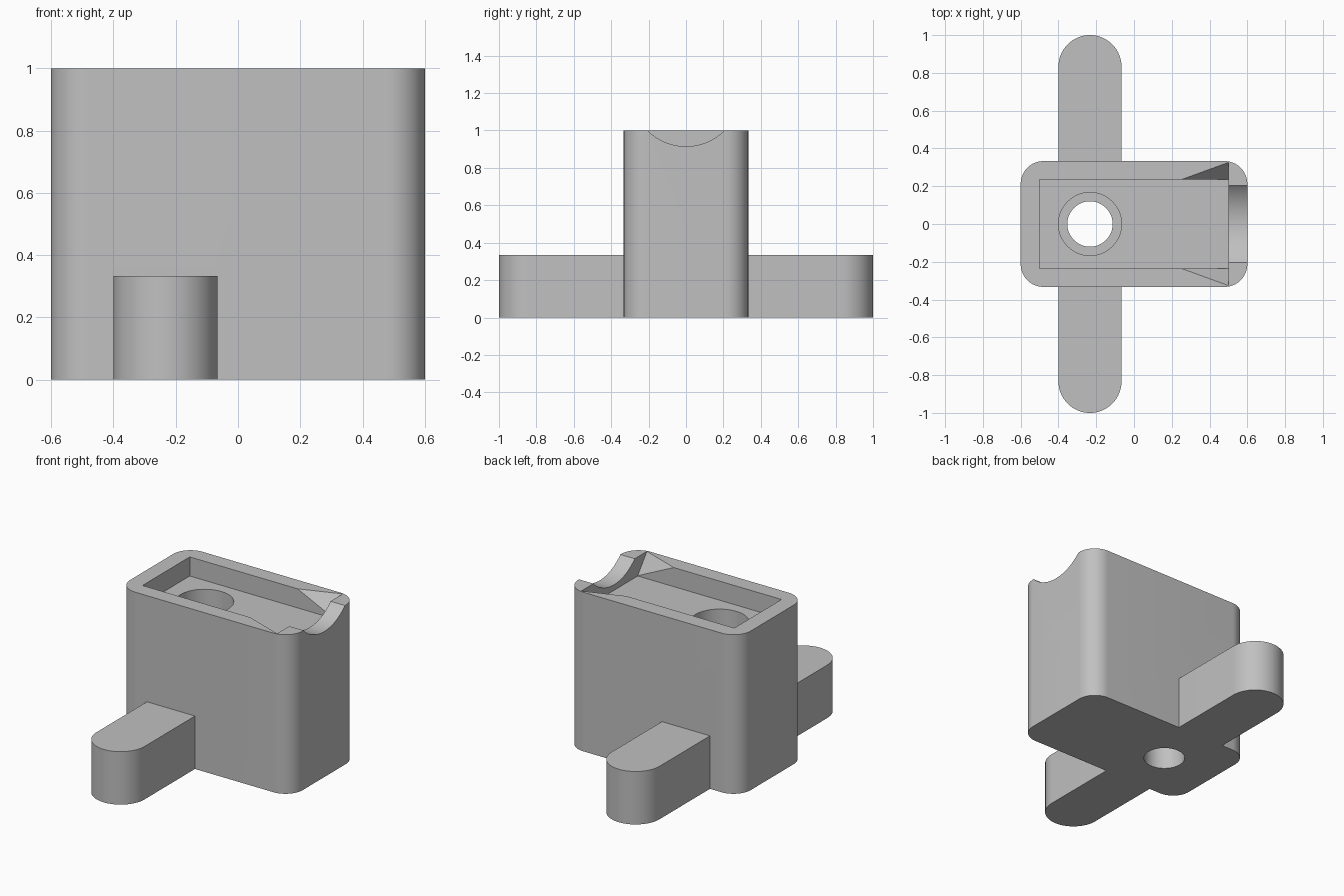
import bpy, bmesh, math

if "Cube" in bpy.data.objects:
    bpy.data.objects.remove(bpy.data.objects["Cube"], do_unlink=True)

grey = bpy.data.materials.new("plain grey")
grey.use_nodes = True
colour = (0.53, 0.53, 0.53, 1)
grey.diffuse_color = colour
grey.node_tree.nodes["Principled BSDF"].inputs["Base Color"].default_value = colour

HOLE_X = -0.233


def make(name, bm):
    bmesh.ops.recalc_face_normals(bm, faces=bm.faces)
    mesh = bpy.data.meshes.new(name)
    bm.to_mesh(mesh)
    bm.free()
    mesh.materials.append(grey)
    obj = bpy.data.objects.new(name, mesh)
    bpy.context.collection.objects.link(obj)
    return obj


def prism(name, outline, z0, z1):
    """Extrude a flat outline from z0 to z1."""
    bm = bmesh.new()
    face = bm.faces.new([bm.verts.new((x, y, z0)) for x, y in outline])
    top = bmesh.ops.extrude_face_region(bm, geom=[face])["geom"]
    verts = [v for v in top if isinstance(v, bmesh.types.BMVert)]
    bmesh.ops.translate(bm, verts=verts, vec=(0, 0, z1 - z0))
    return make(name, bm)


def rounded(cx, hx, hy, r, steps=16):
    """Outline of a rectangle with round corners."""
    points = []
    for q, (sx, sy) in enumerate([(1, 1), (-1, 1), (-1, -1), (1, -1)]):
        for i in range(steps + 1):
            a = math.pi / 2 * (q + i / steps)
            points.append((cx + sx * (hx - r) + r * math.cos(a),
                           sy * (hy - r) + r * math.sin(a)))
    return points


def circle(r, cx=0, n=64):
    return [(cx + r * math.cos(math.tau * i / n), r * math.sin(math.tau * i / n))
            for i in range(n)]


def combine(target, other, operation):
    bpy.context.view_layer.objects.active = target
    mod = target.modifiers.new(operation, "BOOLEAN")
    mod.operation = operation
    mod.solver = "EXACT"
    mod.object = other
    bpy.ops.object.modifier_apply(modifier=mod.name)
    bpy.data.objects.remove(other, do_unlink=True)


# Main block with the cross arm through its foot
block = prism("block_with_arms", rounded(0, 0.6, 0.333, 0.12), 0, 1)
arms = prism("arms", rounded(HOLE_X, 0.167, 1, 0.1669), 0, 0.333)
combine(block, arms, "UNION")

# Shallow rectangular pocket in the top
pocket = prism("pocket", [(-0.5, -0.235), (0.5, -0.235), (0.5, 0.235), (-0.5, 0.235)], 0.88, 1.2)
combine(block, pocket, "DIFFERENCE")

# Sloped flares that widen the pocket toward the notch
bm = bmesh.new()
for s in (-1, 1):
    for x, y, z in [(0.25, 0.235, 1), (0.5, 0.326, 1), (0.5, 0.235, 0.882),
                    (0.25, 0.235, 1.1), (0.5, 0.326, 1.1)]:
        bm.verts.new((x, s * y, z))
bmesh.ops.convex_hull(bm, input=bm.verts)
combine(block, make("flare", bm), "DIFFERENCE")

# Round notch through the end wall
notch = prism("notch", circle(0.29, n=96), 0.45, 0.7)
notch.rotation_euler = (0, math.pi / 2, 0)
notch.location.z = 1.205
bpy.context.view_layer.update()
combine(block, notch, "DIFFERENCE")

# Deep counterbore and through hole
combine(block, prism("counterbore", circle(0.167, HOLE_X), 0.333, 1.1), "DIFFERENCE")
combine(block, prism("screw_hole", circle(0.12, HOLE_X), -0.1, 0.5), "DIFFERENCE")

bpy.ops.object.select_all(action="DESELECT")
block.select_set(True)
bpy.context.view_layer.objects.active = block
bpy.ops.object.shade_smooth_by_angle(angle=math.radians(25))
